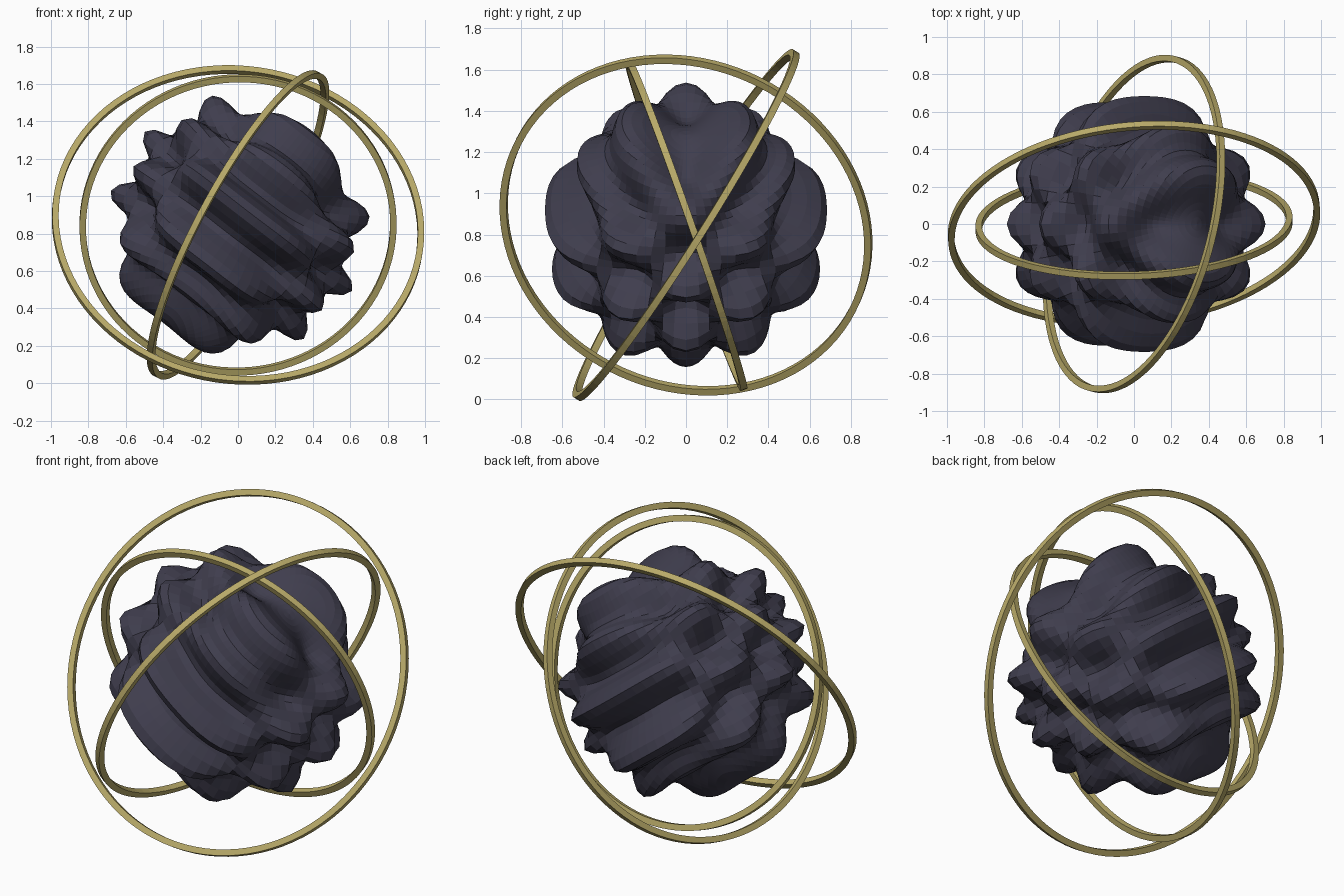
import bpy, bmesh, math
from mathutils import Vector

if "Cube" in bpy.data.objects:
    bpy.data.objects.remove(bpy.data.objects["Cube"])

CENTRE = Vector((0, 0, 0.846))


def material(name, rgb):
    m = bpy.data.materials.new(name)
    m.diffuse_color = (*rgb, 1)
    m.use_nodes = True
    m.node_tree.nodes["Principled BSDF"].inputs["Base Color"].default_value = m.diffuse_color
    return m


slate = material("dark slate", (0.05, 0.047, 0.075))
gold = material("dull gold", (0.48, 0.40, 0.14))


def add_object(name, bm, mat):
    mesh = bpy.data.meshes.new(name)
    bm.to_mesh(mesh)
    bm.free()
    mesh.materials.append(mat)
    ob = bpy.data.objects.new(name, mesh)
    ob.location = CENTRE
    bpy.context.collection.objects.link(ob)
    return ob


# Lumpy core: a sphere rippled by crossed waves along a tilted axis
tilt = math.radians(37.5)
wave_axis = Vector((math.sin(tilt), 0, math.cos(tilt)))
bm = bmesh.new()
bmesh.ops.create_uvsphere(bm, u_segments=64, v_segments=48, radius=1)
bmesh.ops.rotate(bm, verts=bm.verts, cent=(0, 0, 0),
                 matrix=Vector((0, 0, 1)).rotation_difference(wave_axis).to_matrix())
for v in bm.verts:
    n = v.co.normalized()
    v.co = n * (0.605 + 0.1 * math.sin(12 * n.dot(wave_axis)) * math.cos(6.9 * n.y))
add_object("lumpy_core", bm, slate)


# Rings: square-section hoops, each tilted to its own normal
def ring(name, outer, normal, width=0.034, steps=96):
    bm = bmesh.new()
    h = width / 2
    section = [(outer, -h), (outer, h), (outer - width, h), (outer - width, -h)]
    loops = []
    for i in range(steps):
        a = 2 * math.pi * i / steps
        loops.append([bm.verts.new((r * math.cos(a), r * math.sin(a), z)) for r, z in section])
    for i in range(steps):
        p, q = loops[i], loops[(i + 1) % steps]
        for j in range(4):
            k = (j + 1) % 4
            bm.faces.new((p[j], q[j], q[k], p[k]))
    ob = add_object(name, bm, gold)
    ob.rotation_mode = 'QUATERNION'
    ob.rotation_quaternion = Vector((0, 0, 1)).rotation_difference(Vector(normal).normalized())


ring("outer_ring", 0.998, (0.085, -0.84, 0.53))
ring("middle_ring", 0.924, (0.855, -0.22, -0.46))
ring("inner_ring", 0.848, (-0.03, 0.94, 0.33))
